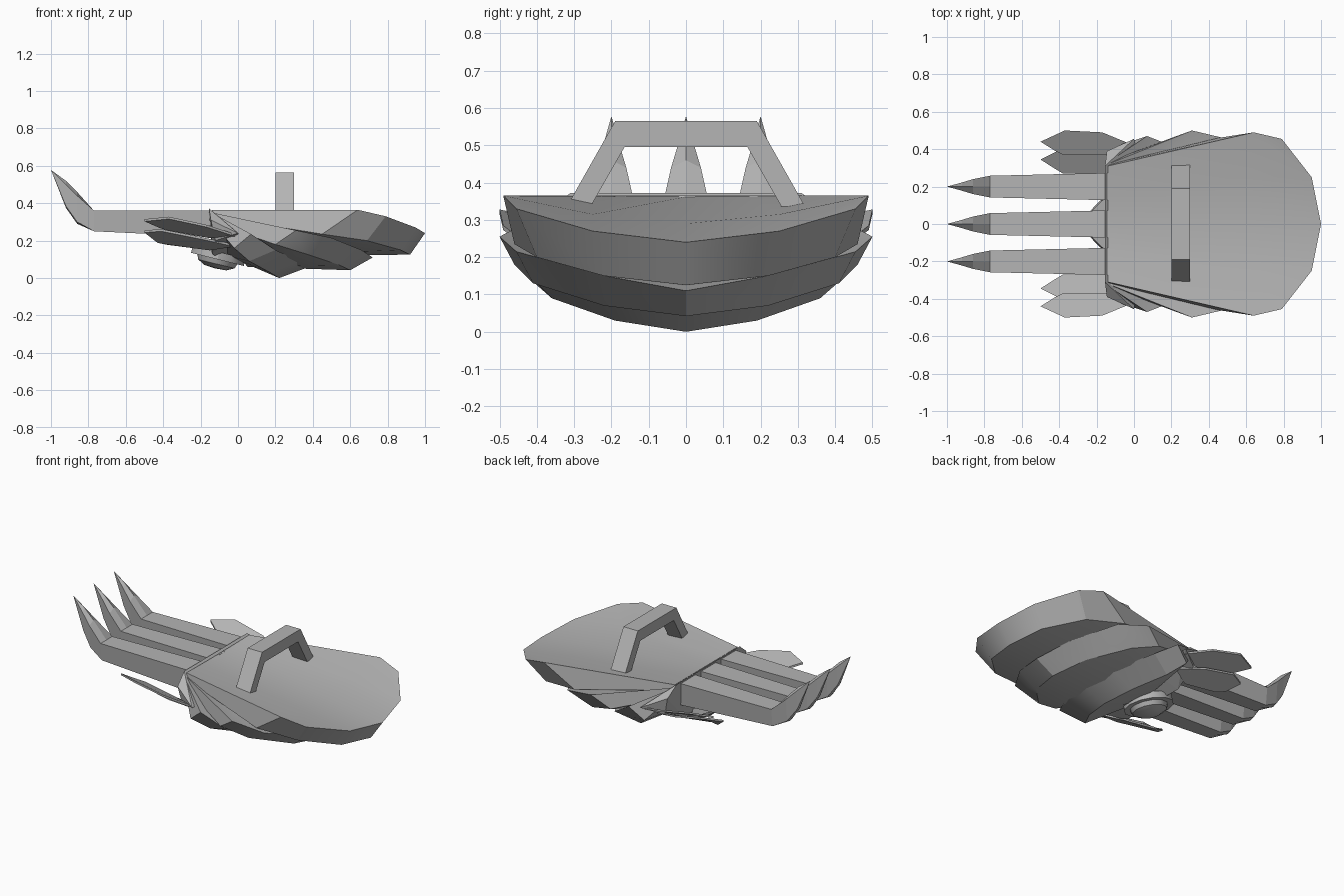
import bpy
import bmesh
import math
from mathutils import Matrix, Vector

cube = bpy.data.objects.get("Cube")
if cube:
    bpy.data.objects.remove(cube, do_unlink=True)

GREY = (0.46, 0.46, 0.46, 1)
metal = bpy.data.materials.new("plain grey")
metal.use_nodes = True
metal.diffuse_color = GREY
metal.node_tree.nodes["Principled BSDF"].inputs["Base Color"].default_value = GREY


def finish(name, bm, smooth=None):
    """Turn a bmesh into a named grey object."""
    bmesh.ops.remove_doubles(bm, verts=bm.verts, dist=0.0005)
    bmesh.ops.recalc_face_normals(bm, faces=bm.faces)
    mesh = bpy.data.meshes.new(name)
    bm.to_mesh(mesh)
    bm.free()
    mesh.materials.append(metal)
    obj = bpy.data.objects.new(name, mesh)
    bpy.context.collection.objects.link(obj)
    if smooth:
        bpy.ops.object.select_all(action="DESELECT")
        obj.select_set(True)
        bpy.context.view_layer.objects.active = obj
        bpy.ops.object.shade_smooth_by_angle(angle=math.radians(smooth))
    return obj


def face(bm, *points):
    bm.faces.new([bm.verts.new(p) for p in points])


def flip(p):
    return (p[0], -p[1], p[2])


def strip(bm, a, b):
    """Bridge two half rows of points and their mirror images."""
    for i in range(len(a) - 1):
        quad = (a[i], a[i + 1], b[i + 1], b[i])
        face(bm, *quad)
        face(bm, *[flip(p) for p in reversed(quad)])


def fan(bm, row, apex):
    for p, q in zip(row, row[1:]):
        face(bm, p, q, apex)
        face(bm, flip(q), flip(p), apex)
    face(bm, row[-1], flip(row[-1]), apex)


# Three overlapping scoop shells: upper rim, lower rim, inner points
shells = {
    "upper_shell": (
        [(1, 0, .24), (.95, .25, .27), (.79, .455, .33), (.64, .49, .365), (-.14, .31, .365)],
        [(.92, 0, .125), (.87, .22, .15), (.69, .4, .2), (.45, .46, .235), (-.13, .32, .33)],
        None, (.1, 0, .12)),
    "middle_shell": (
        [(.72, 0, .11), (.66, .22, .15), (.5, .455, .215), (.31, .5, .255), (-.14, .32, .35)],
        [(.6, 0, .042), (.54, .22, .07), (.36, .41, .13), (.2, .46, .18), (-.12, .34, .29)],
        (0, 0, .2), (.05, 0, .06)),
    "lower_shell": (
        [(.38, 0, .06), (.33, .2, .09), (.2, .42, .15), (.07, .47, .235), (-.14, .33, .35)],
        [(.22, 0, 0), (.17, .19, .03), (.06, .36, .09), (-.02, .44, .16), (-.13, .34, .29)],
        (0, 0, .2), (-.06, 0, .12)),
}
for name, (upper, lower, top, bottom) in shells.items():
    bm = bmesh.new()
    strip(bm, upper, lower)
    fan(bm, lower, bottom)
    if top:
        fan(bm, upper, top)
    else:
        # Dished top surface between the wrist edge and the front rim
        back = [(-.14, 0, .362), (-.14, .16, .363), upper[4]]
        middle = [(.6, 0, .29), (.62, .25, .315), upper[3]]
        strip(bm, middle, back)
        strip(bm, upper[:2], middle[:2])
        face(bm, upper[1], upper[2], upper[3], middle[1])
        face(bm, *[flip(p) for p in (middle[1], upper[3], upper[2], upper[1])])
        face(bm, upper[4], lower[4], flip(lower[4]), flip(upper[4]))
    finish(name, bm, 28)

# Wrist cuff
bm = bmesh.new()
cuff = [(-.155, .31, .372), (-.145, .39, .31), (0, .455, .24), (-.12, .38, .2),
        (-.14, .22, .13), (-.1, 0, .1), (.05, .2, .2)]
for p in cuff:
    bm.verts.new(p)
    if p[1]:
        bm.verts.new(flip(p))
hull = bmesh.ops.convex_hull(bm, input=bm.verts)
finish("wrist_cuff", bm)

# Carrying handle
bm = bmesh.new()
outer = [(.19, .565), (.32, .335)]
inner = [(.165, .495), (.262, .325)]
ring = [(-y, z) for y, z in reversed(outer)] + outer
under = [(-y, z) for y, z in reversed(inner)] + inner
for i in range(3):
    section = [ring[i], ring[i + 1], under[i + 1], under[i]]
    near = [(.3, y, z) for y, z in section]
    far = [(.2, y, z) for y, z in section]
    face(bm, *near)
    face(bm, *far)
    for a, b in ((0, 1), (2, 3)):
        face(bm, near[a], near[b], far[b], far[a])
for a, b in ((ring[0], under[0]), (ring[3], under[3])):
    face(bm, (.2, *a), (.3, *a), (.3, *b), (.2, *b))
finish("handle", bm)

# Three upturned claws: x, top z, bottom z, top half width, bottom half width
claw_rows = [(-.13, .362, .22, .073, .06), (-.77, .36, .25, .058, .045),
             (-.86, .44, .30, .04, .03), (-.92, .5, .385, .022, .015)]
for name, offset in (("right_claw", -.2), ("middle_claw", 0), ("left_claw", .2)):
    bm = bmesh.new()
    rows = []
    for x, top, low, wide, narrow in claw_rows:
        ridge = 0 if x > -.8 else .02
        rows.append([(x, offset, top + ridge), (x, offset + wide, top),
                     (x, offset + narrow, low), (x, offset, low - ridge / 2),
                     (x, offset - narrow, low), (x, offset - wide, top)])
    for a, b in zip(rows, rows[1:]):
        for i in range(6):
            j = (i + 1) % 6
            face(bm, a[i], a[j], b[j], b[i])
    for i in range(6):
        face(bm, rows[-1][i], rows[-1][(i + 1) % 6], (-1, offset, .578))
    face(bm, *rows[0])
    finish(name, bm)

# Side fins: two thin leaf plates on each side, cupped upward
fins = {
    "upper_fin": [(-.5, .44, .315), (-.37, .5, .328), (-.17, .49, .285), (0, .42, .23),
                  (-.15, .37, .225), (-.38, .37, .268), (-.42, .39, .28)],
    "lower_fin": [(-.5, .345, .255), (-.41, .39, .262), (-.2, .39, .22), (-.02, .34, .18),
                  (-.15, .27, .16), (-.38, .27, .19), (-.43, .3, .2)],
}
for name, leaf in fins.items():
    for side, sign in (("left", 1), ("right", -1)):
        bm = bmesh.new()
        top = [(x, y * sign, z) for x, y, z in leaf]
        low = [(x, y, z - .012) for x, y, z in top]
        face(bm, *top)
        face(bm, *low)
        for i in range(len(top)):
            j = (i + 1) % len(top)
            face(bm, top[i], top[j], low[j], low[i])
        finish(side + "_" + name, bm)

# Round boss under the wrist: a tilted plate with a shallow dome
tilt = Matrix.Translation((-.11, 0, .1)) @ Matrix.Rotation(math.radians(14), 4, "Y")
bm = bmesh.new()
profile = [(0, .04), (.145, .04), (.145, 0), (.11, 0), (.1, -.025), (.06, -.046), (0, -.05)]
count = 12
for k in range(count):
    a0, a1 = (math.tau * (k + d) / count for d in (0, 1))
    for (r0, z0), (r1, z1) in zip(profile, profile[1:]):
        corners = []
        for r, a, z in ((r0, a0, z0), (r1, a0, z1), (r1, a1, z1), (r0, a1, z0)):
            p = tilt @ Vector((r * math.cos(a), r * math.sin(a), z))
            if not any((p - c).length < 1e-5 for c in corners):
                corners.append(p)
        face(bm, *corners)
finish("wrist_boss", bm, 30)
